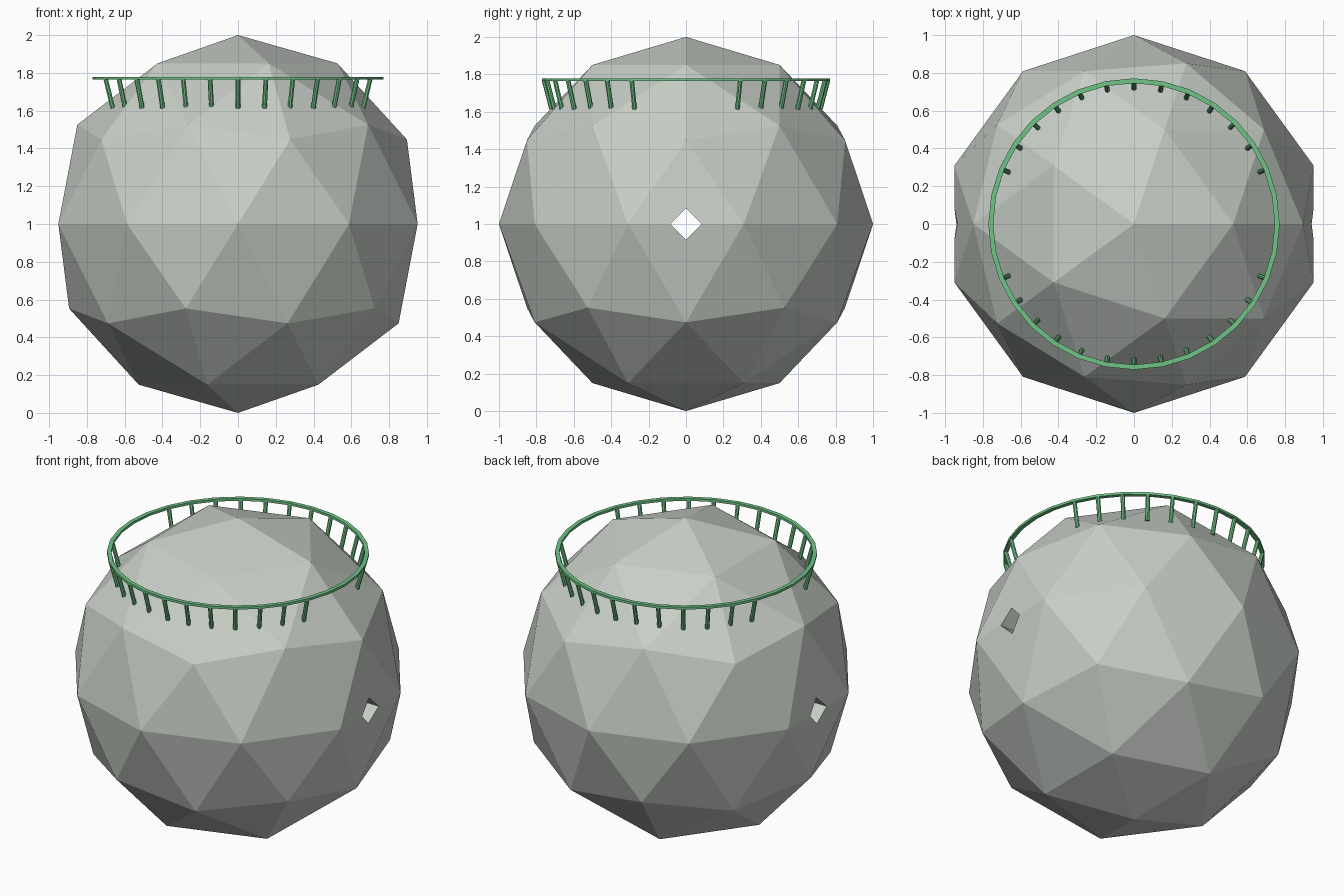
import bpy, bmesh, math
from mathutils import Vector

if "Cube" in bpy.data.objects:
    bpy.data.objects.remove(bpy.data.objects["Cube"])


def material(name, color):
    m = bpy.data.materials.new(name)
    m.diffuse_color = (*color, 1)
    m.use_nodes = True
    m.node_tree.nodes["Principled BSDF"].inputs["Base Color"].default_value = m.diffuse_color
    return m


stone = material("pale_stone", (0.58, 0.62, 0.57))
green = material("rail_green", (0.16, 0.55, 0.24))


def finish(name, bm, mat):
    bmesh.ops.recalc_face_normals(bm, faces=bm.faces)
    me = bpy.data.meshes.new(name)
    bm.to_mesh(me)
    bm.free()
    me.materials.append(mat)
    ob = bpy.data.objects.new(name, me)
    bpy.context.collection.objects.link(ob)
    return ob


# Faceted ball
bpy.ops.mesh.primitive_ico_sphere_add(subdivisions=2, radius=1, location=(0, 0, 1))
ball = bpy.context.object
ball.name = "faceted_ball"
ball.data.materials.append(stone)

# Diamond tunnel running through the ball along x
bpy.ops.mesh.primitive_cylinder_add(vertices=4, radius=0.085, depth=3,
                                    location=(0, 0, 1), rotation=(0, math.pi / 2, 0))
cutter = bpy.context.object
cutter.name = "tunnel_cutter"
cutter.data.materials.append(stone)
cut = ball.modifiers.new("tunnel", "BOOLEAN")
cut.operation = "DIFFERENCE"
cut.solver = "EXACT"
cut.object = cutter
bpy.context.view_layer.objects.active = ball
bpy.ops.object.modifier_apply(modifier=cut.name)
bpy.data.objects.remove(cutter)

# Flat 32-sided hand rail
N = 32
bm = bmesh.new()
loops = []
for i in range(N):
    a = 2 * math.pi * i / N
    loops.append([bm.verts.new((r * math.cos(a), r * math.sin(a), z))
                  for r, z in ((0.745, 1.764), (0.771, 1.764), (0.771, 1.779), (0.745, 1.779))])
for i in range(N):
    p, q = loops[i], loops[(i + 1) % N]
    for j in range(4):
        k = (j + 1) % 4
        bm.faces.new((p[j], q[j], q[k], p[k]))
finish("hand_rail", bm, green)

# Leaning posts, with an open gap on the left and right
bm = bmesh.new()
for side in (-1, 1):
    for i in range(-6, 7):
        a = side * math.pi / 2 + 2 * math.pi * i / N
        d = Vector((math.cos(a), math.sin(a), 0))
        low, high = d * 0.718 + Vector((0, 0, 1.615)), d * 0.758 + Vector((0, 0, 1.768))
        axis = high - low
        made = bmesh.ops.create_cone(bm, cap_ends=True, segments=8, radius1=0.013,
                                     radius2=0.013, depth=axis.length)
        rot = axis.to_track_quat("Z", "Y").to_matrix()
        for v in made["verts"]:
            v.co = rot @ v.co + (low + high) / 2
finish("rail_posts", bm, green)
